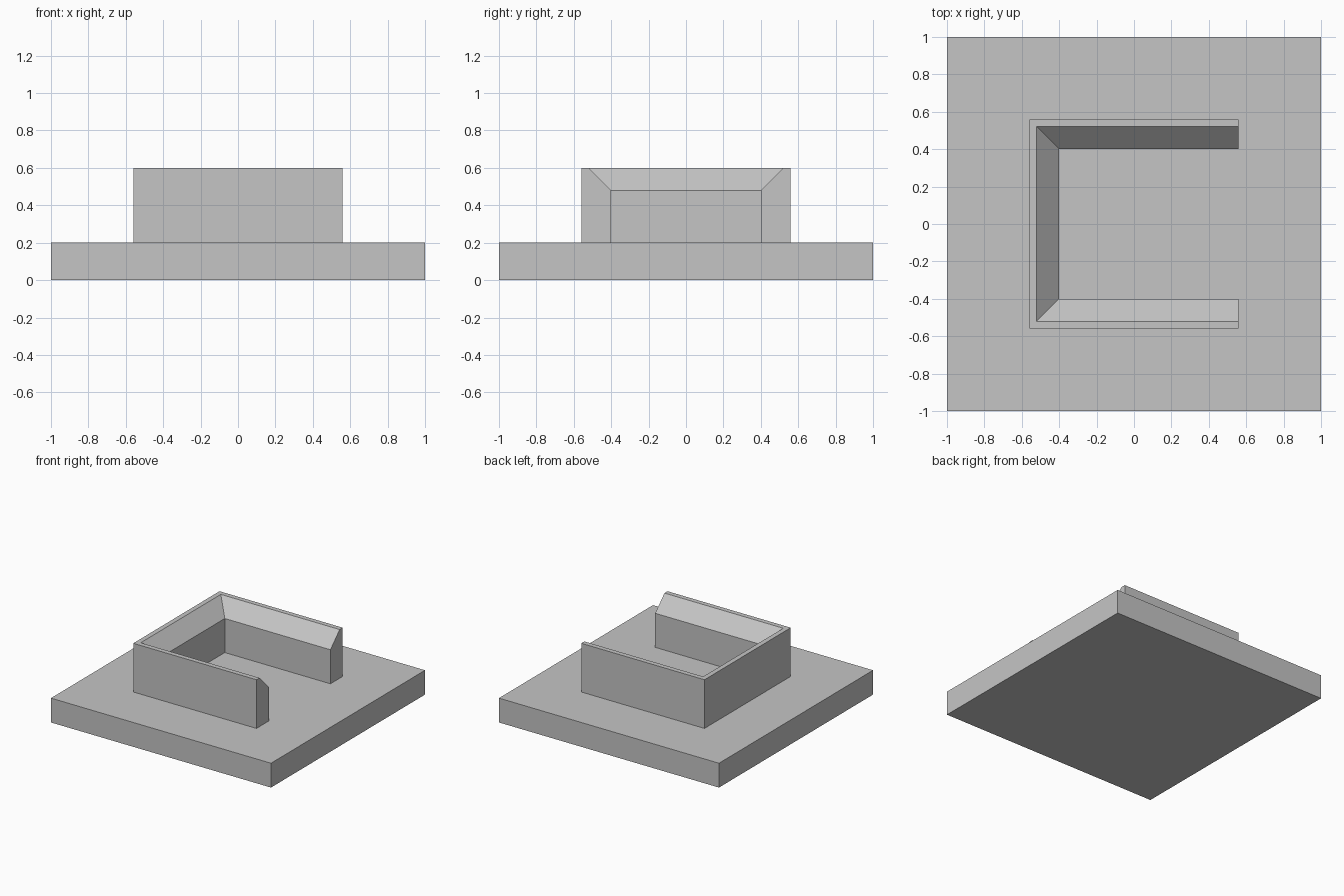
import bpy
import bmesh

cube = bpy.data.objects.get("Cube")
if cube:
    bpy.data.objects.remove(cube, do_unlink=True)

# Single grey colour
GREY = (0.558, 0.558, 0.558, 1)
grey = bpy.data.materials.new("plain_grey")
grey.use_nodes = True
grey.diffuse_color = GREY
grey.node_tree.nodes["Principled BSDF"].inputs["Base Color"].default_value = GREY


def add_object(name, bm):
    bmesh.ops.recalc_face_normals(bm, faces=bm.faces)
    mesh = bpy.data.meshes.new(name)
    bm.to_mesh(mesh)
    bm.free()
    mesh.materials.append(grey)
    obj = bpy.data.objects.new(name, mesh)
    bpy.context.collection.objects.link(obj)
    return obj


# Square base slab
BASE_HEIGHT = 0.2
bm = bmesh.new()
bmesh.ops.create_cube(bm, size=2)
for v in bm.verts:
    v.co.z = BASE_HEIGHT if v.co.z > 0 else 0
add_object("base_slab", bm)

# U-shaped wall open towards +x: a bevelled profile swept round mitred corners
# Each profile point is (distance from the centre, height)
OPEN_END = 0.56
profile = [(0.56, BASE_HEIGHT), (0.56, 0.6), (0.52, 0.6),
           (0.40, 0.48), (0.40, BASE_HEIGHT)]
bm = bmesh.new()
sections = [
    [bm.verts.new((OPEN_END, -d, z)) for d, z in profile],
    [bm.verts.new((-d, -d, z)) for d, z in profile],
    [bm.verts.new((-d, d, z)) for d, z in profile],
    [bm.verts.new((OPEN_END, d, z)) for d, z in profile],
]
count = len(profile)
for a, b in zip(sections, sections[1:]):
    for i in range(count):
        j = (i + 1) % count
        bm.faces.new((a[i], a[j], b[j], b[i]))
# Flat ends of the two arms
bm.faces.new(sections[0])
bm.faces.new(sections[-1])
add_object("u_shaped_wall", bm)
